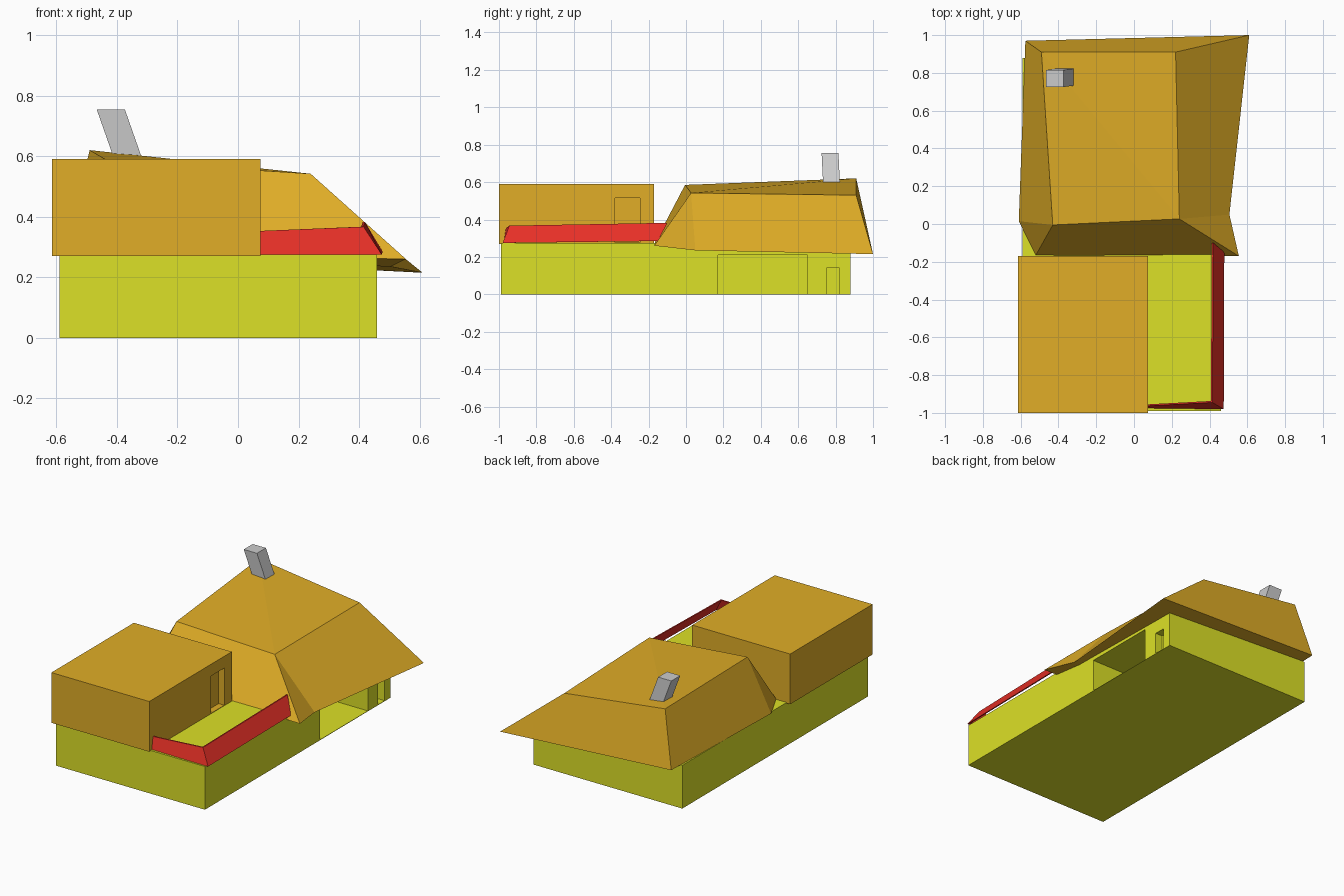
import bpy, bmesh
from mathutils import Vector

if "Cube" in bpy.data.objects:
    bpy.data.objects.remove(bpy.data.objects["Cube"])


def material(name, color):
    m = bpy.data.materials.new(name)
    m.diffuse_color = (*color, 1)
    m.use_nodes = True
    m.node_tree.nodes["Principled BSDF"].inputs["Base Color"].default_value = m.diffuse_color
    return m


YELLOW = material("yellow", (0.72, 0.75, 0.02))
ORANGE = material("orange", (0.75, 0.42, 0.02))
RED = material("red", (0.8, 0.03, 0.02))


def mesh_object(name, verts, faces, mat=None):
    bm = bmesh.new()
    vs = [bm.verts.new(v) for v in verts]
    for f in faces:
        bm.faces.new([vs[i] for i in f])
    bmesh.ops.recalc_face_normals(bm, faces=bm.faces)
    me = bpy.data.meshes.new(name)
    bm.to_mesh(me)
    bm.free()
    ob = bpy.data.objects.new(name, me)
    bpy.context.collection.objects.link(ob)
    if mat:
        me.materials.append(mat)
    return ob


def box(name, lo, hi, mat=None, lean=(0, 0)):
    # lean shifts the top face in x and y
    verts = []
    for z, s in ((lo[2], 0), (hi[2], 1)):
        for x, y in ((lo[0], lo[1]), (hi[0], lo[1]), (hi[0], hi[1]), (lo[0], hi[1])):
            verts.append((x + s * lean[0], y + s * lean[1], z))
    sides = [(i, (i + 1) % 4, (i + 1) % 4 + 4, i + 4) for i in range(4)]
    return mesh_object(name, verts, [(3, 2, 1, 0), (4, 5, 6, 7)] + sides, mat)


def cut(ob, name, lo, hi):
    cutter = box(name, lo, hi)
    cutter.hide_render = True
    cutter.hide_viewport = True
    mod = ob.modifiers.new(name, 'BOOLEAN')
    mod.operation = 'DIFFERENCE'
    mod.solver = 'EXACT'
    mod.object = cutter


# Ground floor with carport recess and door niche on the right side
base = box("ground_floor", (-0.59, -0.99, 0), (0.46, 0.88, 0.275), YELLOW)
cut(base, "carport_cutter", (0.0, 0.17, 0.003), (0.6, 0.65, 0.21))
cut(base, "side_door_cutter", (0.41, 0.75, 0.003), (0.6, 0.82, 0.14))

# Upper room with terrace door
room = box("upper_room", (-0.615, -1.0, 0.27), (0.075, -0.17, 0.59), ORANGE)
cut(room, "terrace_door_cutter", (0.035, -0.38, 0.278), (0.2, -0.245, 0.515))

# Hipped roof: eaves (counter-clockwise from front left), flat top, soffit
eaves = [(-0.52, -0.165, 0.28), (0.555, -0.17, 0.26), (0.505, 0.05, 0.235),
         (0.61, 1.0, 0.215), (-0.575, 0.97, 0.275), (-0.61, 0.015, 0.28)]
top = [(-0.43, -0.005, 0.585), (0.24, 0.027, 0.542), (0.22, 0.91, 0.53), (-0.49, 0.91, 0.62)]
mesh_object("roof", eaves + top, [
    (0, 1, 7, 6), (1, 2, 7), (2, 3, 8, 7), (3, 4, 9, 8), (4, 5, 6, 9), (5, 0, 6),
    (6, 7, 9), (7, 8, 9), (0, 5, 2, 1), (5, 4, 3, 2)], ORANGE)

# Terrace parapet: thin L-shaped wall leaning inwards
low = [(0.07, -0.975, 0.275), (0.475, -0.98, 0.275), (0.478, -0.15, 0.285)]
high = [(0.07, -0.963, 0.353), (0.415, -0.945, 0.367), (0.42, -0.1, 0.382)]
inset = [Vector((0, 0.008, 0)), Vector((-0.008, 0.008, 0)), Vector((-0.008, 0, 0))]
low_in = [Vector(p) + d for p, d in zip(low, inset)]
high_in = [Vector(p) + d for p, d in zip(high, inset)]
rings = [p for ring in zip(low, high, high_in, low_in) for p in ring]
walls = [(4 * s + k, 4 * s + (k + 1) % 4, 4 * s + 4 + (k + 1) % 4, 4 * s + 4 + k)
         for s in range(2) for k in range(4)]
mesh_object("terrace_parapet", rings, walls + [(0, 1, 2, 3), (11, 10, 9, 8)], RED)

# Leaning chimney
box("chimney", (-0.395, 0.735, 0.55), (-0.302, 0.825, 0.755), lean=(-0.072, -0.01))
